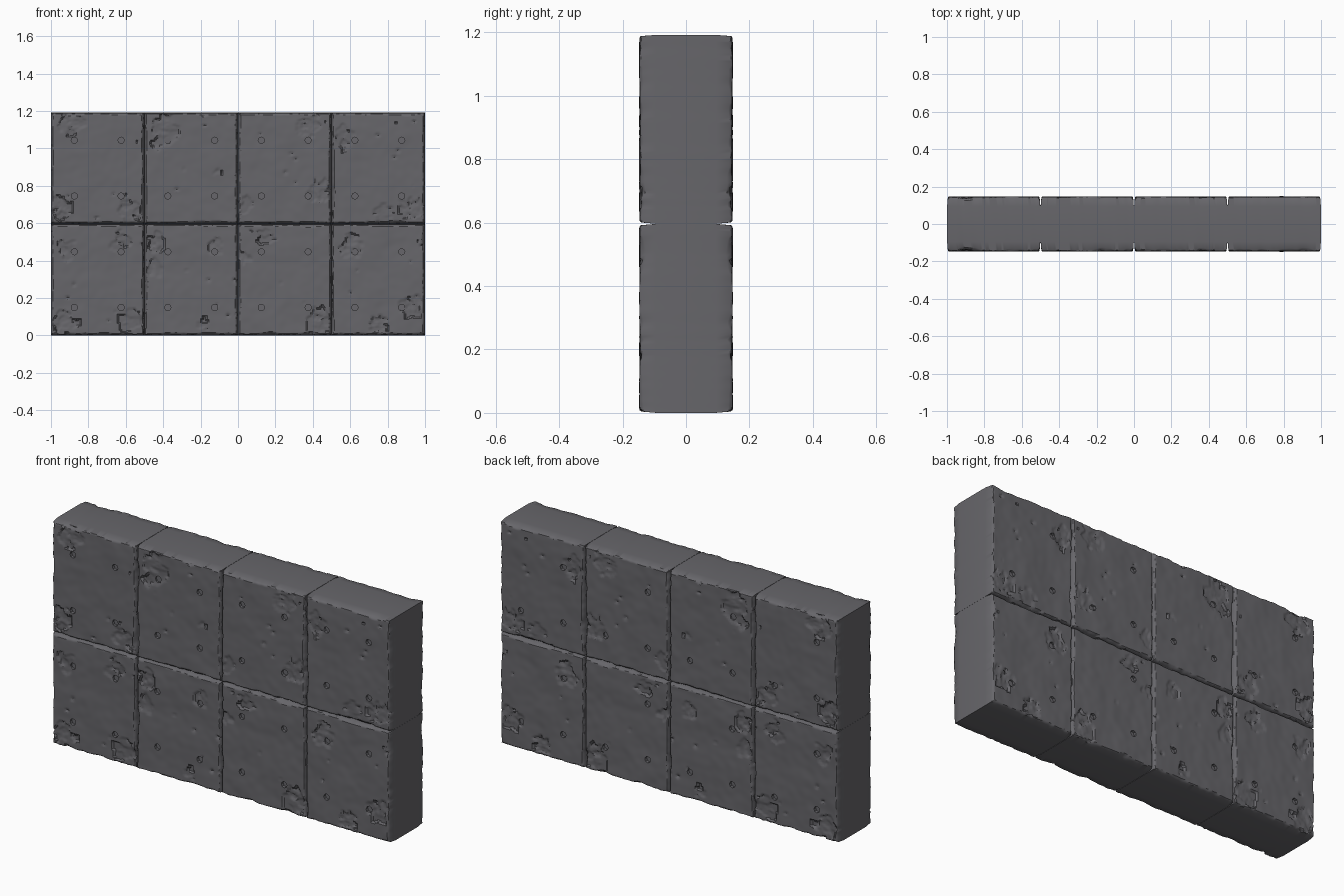
import bpy, bmesh, math, random
from mathutils import Vector, noise

if "Cube" in bpy.data.objects:
    bpy.data.objects.remove(bpy.data.objects["Cube"])

random.seed(4)
W, H, D = 0.4985, 0.5955, 0.148      # block width, height, half depth
NX, NZ = 62, 74                      # face grid resolution

stone = bpy.data.materials.new("dark grey concrete")
stone.diffuse_color = (0.135, 0.133, 0.145, 1)
stone.use_nodes = True
stone.node_tree.nodes["Principled BSDF"].inputs["Base Color"].default_value = stone.diffuse_color

# broken patches on the wall face: x, z, radius
CHIPS = [(-.89, 1.13, .06), (-.94, .68, .06), (-.58, .66, .06), (-.39, 1.10, .07), (-.43, 1.02, .03),
         (-.10, .88, .02), (.05, .70, .03), (.44, .77, .06), (.37, 1.13, .06), (.57, 1.05, .06),
         (.78, .65, .05), (.93, .67, .06), (-.92, .46, .05), (-.63, .50, .05), (-.92, .06, .06),
         (-.57, .07, .07), (-.43, .49, .05), (-.44, .36, .04), (-.12, .49, .04), (-.18, .06, .03),
         (.03, .41, .04), (.14, .53, .04), (.44, .07, .07), (.61, .48, .06), (.75, .06, .05),
         (.93, .15, .06)]
PITS = [(random.uniform(-1, 1), random.uniform(0, 1.19), random.uniform(.006, .014)) for _ in range(60)]


def recess(x, z, d, chips, pits):
    """Depth of the worn surface at wall position x, z; d = distance to block edge."""
    p = Vector((x, 0, z))
    h = 0.0035 * (1 + noise.noise(p * 7)) + 0.0012 * (1 + noise.noise(p * 22))
    # worn block edge of varying width
    worn = 0.008 + 0.012 * max(0, noise.noise(p * 9 + Vector((3, 5, 1)))) \
        + 0.005 * noise.noise(p * 30)
    h = max(h, 1.5 * (worn - d))
    # angular broken patches follow voronoi cells
    if chips:
        q = Vector((x, z, 0)) + 0.006 * noise.noise_vector(p * 60)
        cell = noise.voronoi(q * 32)[1][0] / 32
        for cx, cz, r in chips:
            k = math.hypot(cell.x - cx, cell.y - cz) / r
            if k < 1.0:
                h += 0.010 * (0.35 + 0.65 * abs(noise.noise(cell * 40 + Vector((9, 2, 4)))) * 2)
                break
    for cx, cz, r in pits:
        k = math.hypot(x - cx, (z - cz) * 1.3) / r
        if k < 1:
            h += 0.009 * (1 - k * k)
    return h


def spread(i, n):
    """Grid coordinate -1..1, denser towards the edges."""
    t = 2 * i / n - 1
    return 0.6 * t + 0.4 * math.sin(math.pi * t / 2)


def hole_cutter(cx, cz):
    """Eight short octagonal plugs for the bolt holes, four on each face."""
    bm = bmesh.new()
    for sx in (-1, 1):
        for sz in (-1, 1):
            for sy in (-1, 1):
                ret = bmesh.ops.create_cone(bm, cap_ends=True, segments=8, radius1=.017,
                                            radius2=.017, depth=.06)
                for v in ret["verts"]:
                    x, y, z = v.co
                    v.co = (cx + sx * .125 + x, sy * (D + .012) + z, cz + sz * .149 + y)
    bmesh.ops.recalc_face_normals(bm, faces=bm.faces)
    me = bpy.data.meshes.new("hole_cutter")
    bm.to_mesh(me)
    bm.free()
    ob = bpy.data.objects.new("hole_cutter", me)
    ob.hide_render = True
    bpy.context.collection.objects.link(ob)
    return ob


def block(col, row):
    cx, cz = -0.75 + 0.5 * col, 0.298 + 0.596 * row
    near = lambda c: abs(c[0] - cx) < W / 2 + .06 and abs(c[1] - cz) < H / 2 + .06
    chips, pits = list(filter(near, CHIPS)), list(filter(near, PITS))
    bm = bmesh.new()
    front, back = {}, {}
    # worn face, mirrored front to back
    for i in range(NX + 1):
        for j in range(NZ + 1):
            u, v = spread(i, NX), spread(j, NZ)
            d = min((1 - abs(u)) * W, (1 - abs(v)) * H) / 2
            x, z = cx + u * (W / 2 - .004), cz + v * (H / 2 - .004)
            y = D + .002 - recess(x, z, d, chips, pits)
            front[i, j] = bm.verts.new((x, -y, z))
            back[i, j] = bm.verts.new((x, y, z))
    for i in range(NX):
        for j in range(NZ):
            c = [(i, j), (i + 1, j), (i + 1, j + 1), (i, j + 1)]
            bm.faces.new([front[k] for k in c])
            bm.faces.new([back[k] for k in reversed(c)])
    # flat sides, swelling slightly to meet the neighbouring block
    rim = [(i, 0) for i in range(NX)] + [(NX, j) for j in range(NZ)] \
        + [(i, NZ) for i in range(NX, 0, -1)] + [(0, j) for j in range(NZ, 0, -1)]
    rings = [[front[k] for k in rim]]
    for y in (-.095, .095):
        rings.append([bm.verts.new((cx + spread(i, NX) * W / 2, y, cz + spread(j, NZ) * H / 2))
                      for i, j in rim])
    rings.append([back[k] for k in rim])
    for a, b in zip(rings, rings[1:]):
        for k in range(len(rim)):
            n = (k + 1) % len(rim)
            bm.faces.new((a[k], b[k], b[n], a[n]))
    bmesh.ops.recalc_face_normals(bm, faces=bm.faces)
    me = bpy.data.meshes.new("wall_block")
    bm.to_mesh(me)
    bm.free()
    me.materials.append(stone)
    ob = bpy.data.objects.new(f"wall_block_{row + 1}_{col + 1}", me)
    bpy.context.collection.objects.link(ob)
    # bolt holes
    cutter = hole_cutter(cx, cz)
    mod = ob.modifiers.new("bolt holes", "BOOLEAN")
    mod.operation, mod.solver, mod.object = "DIFFERENCE", "EXACT", cutter
    bpy.ops.object.select_all(action="DESELECT")
    bpy.context.view_layer.objects.active = ob
    ob.select_set(True)
    bpy.ops.object.modifier_apply(modifier=mod.name)
    bpy.data.objects.remove(cutter)
    bpy.ops.object.shade_smooth_by_angle(angle=math.radians(35))


for row in range(2):
    for col in range(4):
        block(col, row)
